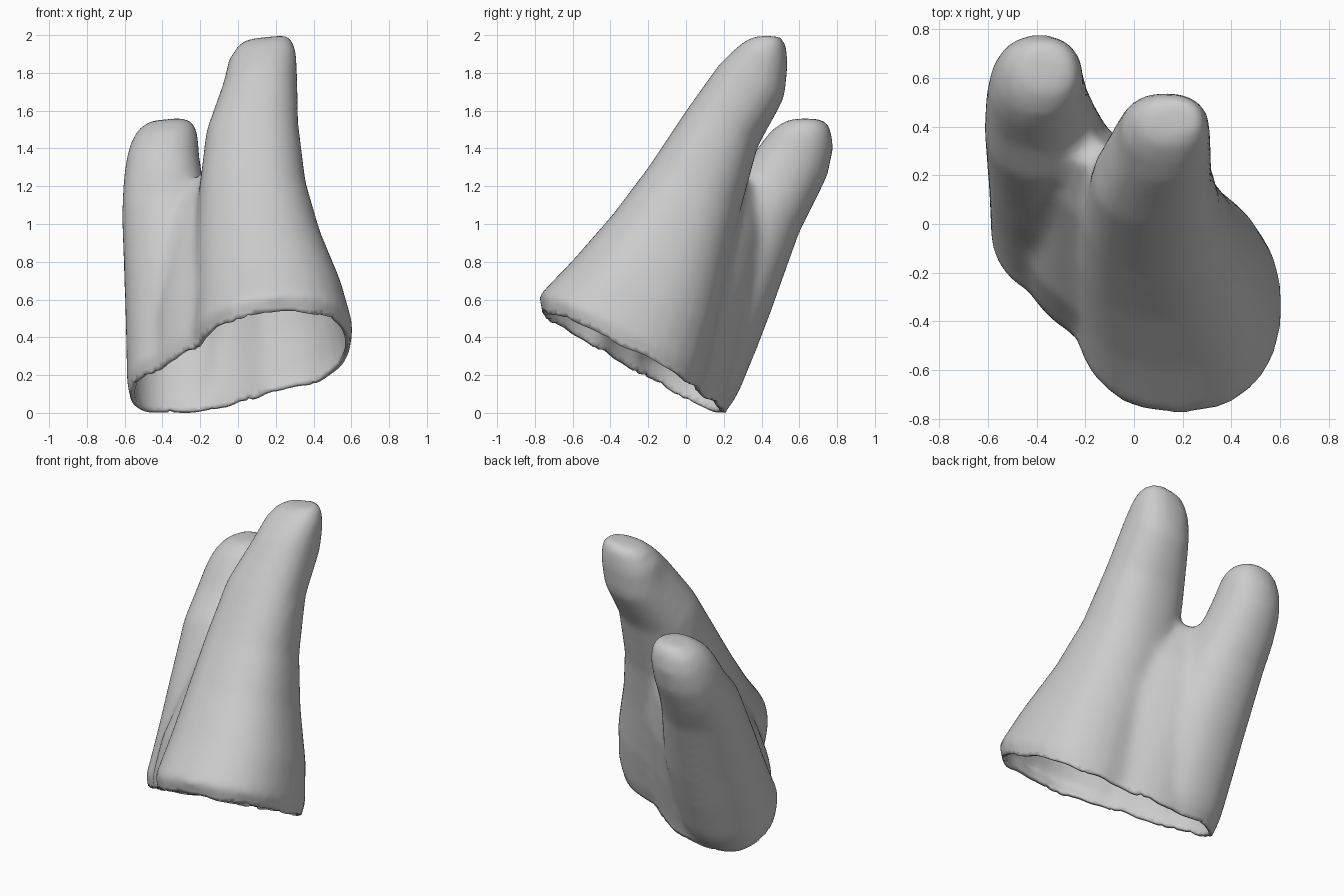
import bpy, bmesh, math
from mathutils import Vector

old = bpy.data.objects.get("Cube")
if old:
    bpy.data.objects.remove(old, do_unlink=True)

# One plain grey material
grey = bpy.data.materials.new("plain grey")
grey.use_nodes = True
colour = (0.6, 0.6, 0.6, 1)
grey.diffuse_color = colour
grey.node_tree.nodes["Principled BSDF"].inputs["Base Color"].default_value = colour

SIDES = 28
RIM = 0.14                                  # height of the sloping open rim
SLOPE = 0.5
NORMAL = Vector((-0.1, SLOPE, 1)).normalized()


def add_tube(bm, sections, power, turn=0.0):
    """Closed loft of rounded sections (h, x min, x max, y min, y max, slope)."""
    rings = []
    for h, x0, x1, y0, y1, *tilt in sections:
        slope = tilt[0] if tilt else SLOPE
        cx, cy = (x0 + x1) / 2, (y0 + y1) / 2
        ring = []
        for i in range(SIDES):
            a = math.tau * i / SIDES
            c, s = math.cos(a), math.sin(a)
            u = (x1 - x0) / 2 * math.copysign(abs(c) ** power, c)
            v = (y1 - y0) / 2 * math.copysign(abs(s) ** power, s)
            x = cx + u * math.cos(turn) - v * math.sin(turn)
            y = cy + u * math.sin(turn) + v * math.cos(turn)
            z = h + 0.1 * x - SLOPE * cy - slope * (y - cy)
            ring.append(bm.verts.new((x, y, z)))
        rings.append(ring)
    for low, high in zip(rings, rings[1:]):
        for i in range(SIDES):
            j = (i + 1) % SIDES
            bm.faces.new((low[i], low[j], high[j], high[i]))
    bm.faces.new(rings[0][::-1])
    bm.faces.new(rings[-1])


bm = bmesh.new()
# Tall finger, drawn in a little at the rim
add_tube(bm, [
    (-0.1, -0.22, 0.57, -0.74, 0.05), (0.13, -0.23, 0.59, -0.76, 0.07),
    (0.22, -0.25, 0.61, -0.78, 0.1), (0.5, -0.24, 0.55, -0.6, 0.16),
    (0.85, -0.23, 0.44, -0.39, 0.22), (1.2, -0.21, 0.36, -0.2, 0.285),
    (1.6, -0.17, 0.32, 0, 0.38), (1.92, -0.08, 0.315, 0.17, 0.52),
    (2.08, -0.05, 0.31, 0.26, 0.54, 0.3), (2.17, 0.0, 0.29, 0.32, 0.53, 0.1),
    (2.2, 0.05, 0.26, 0.36, 0.51, 0)], 0.88)
# Short finger
add_tube(bm, [
    (-0.1, -0.55, -0.02, -0.27, 0.16), (0.13, -0.57, -0.02, -0.29, 0.2),
    (0.22, -0.59, -0.02, -0.3, 0.25), (0.3, -0.59, -0.02, -0.26, 0.285),
    (0.58, -0.595, -0.03, -0.14, 0.38), (0.8, -0.6, -0.04, -0.05, 0.45),
    (1.3, -0.615, -0.14, 0.18, 0.6), (1.5, -0.61, -0.185, 0.31, 0.68),
    (1.68, -0.595, -0.205, 0.4, 0.75), (1.8, -0.57, -0.21, 0.45, 0.78, 0.3),
    (1.88, -0.53, -0.23, 0.5, 0.77, 0.1), (1.92, -0.47, -0.28, 0.55, 0.73, 0)],
    0.92)
# Slanted web joining the two fingers
add_tube(bm, [
    (-0.1, -0.47, 0.47, -0.56, 0.12), (0.13, -0.47, 0.47, -0.56, 0.12),
    (0.22, -0.47, 0.46, -0.55, 0.14), (0.5, -0.43, 0.29, -0.4, 0.24),
    (0.85, -0.38, 0.18, -0.18, 0.33), (1.15, -0.36, 0.07, 0.02, 0.38),
    (1.42, -0.27, -0.08, 0.24, 0.35)], 0.75, turn=-0.58)
mesh = bpy.data.meshes.new("two_finger_sleeve")
bm.to_mesh(mesh)
bm.free()
sleeve = bpy.data.objects.new("two_finger_sleeve", mesh)
bpy.context.collection.objects.link(sleeve)

# Fuse the tubes into one soft skin
fuse = sleeve.modifiers.new("fuse", 'REMESH')
fuse.mode = 'VOXEL'
fuse.voxel_size = 0.025
soften = sleeve.modifiers.new("soften", 'SMOOTH')
soften.factor = 0.5
soften.iterations = 12
graph = bpy.context.evaluated_depsgraph_get()
skin = bpy.data.meshes.new_from_object(sleeve.evaluated_get(graph))
sleeve.modifiers.clear()

# Cut the opening along the slope and make its edge wavy
bm = bmesh.new()
bm.from_mesh(skin)
bmesh.ops.bisect_plane(bm, geom=bm.verts[:] + bm.edges[:] + bm.faces[:],
                       plane_co=(0, 0, RIM), plane_no=NORMAL,
                       clear_inner=True)
bmesh.ops.remove_doubles(bm, verts=bm.verts[:], dist=0.012)
for v in bm.verts:
    depth = (v.co - Vector((0, 0, RIM))).dot(NORMAL)
    if depth < 0.1:
        a = math.atan2(v.co.y + 0.25, v.co.x)
        wave = math.sin(9 * a) + 0.7 * math.sin(17 * a + 1)
        v.co += NORMAL * 0.005 * wave * (1 - depth / 0.1)
lowest = min(v.co.z for v in bm.verts)
for v in bm.verts:
    v.co.z -= lowest
bm.to_mesh(skin)
bm.free()
sleeve.data = skin
skin.name = "two_finger_sleeve_skin"
skin.materials.clear()
skin.materials.append(grey)

# Thin cloth wall
wall = sleeve.modifiers.new("wall", 'SOLIDIFY')
wall.thickness = 0.025
wall.offset = -1

bpy.ops.object.select_all(action='DESELECT')
sleeve.select_set(True)
bpy.context.view_layer.objects.active = sleeve
bpy.ops.object.shade_smooth_by_angle(angle=math.radians(45))
